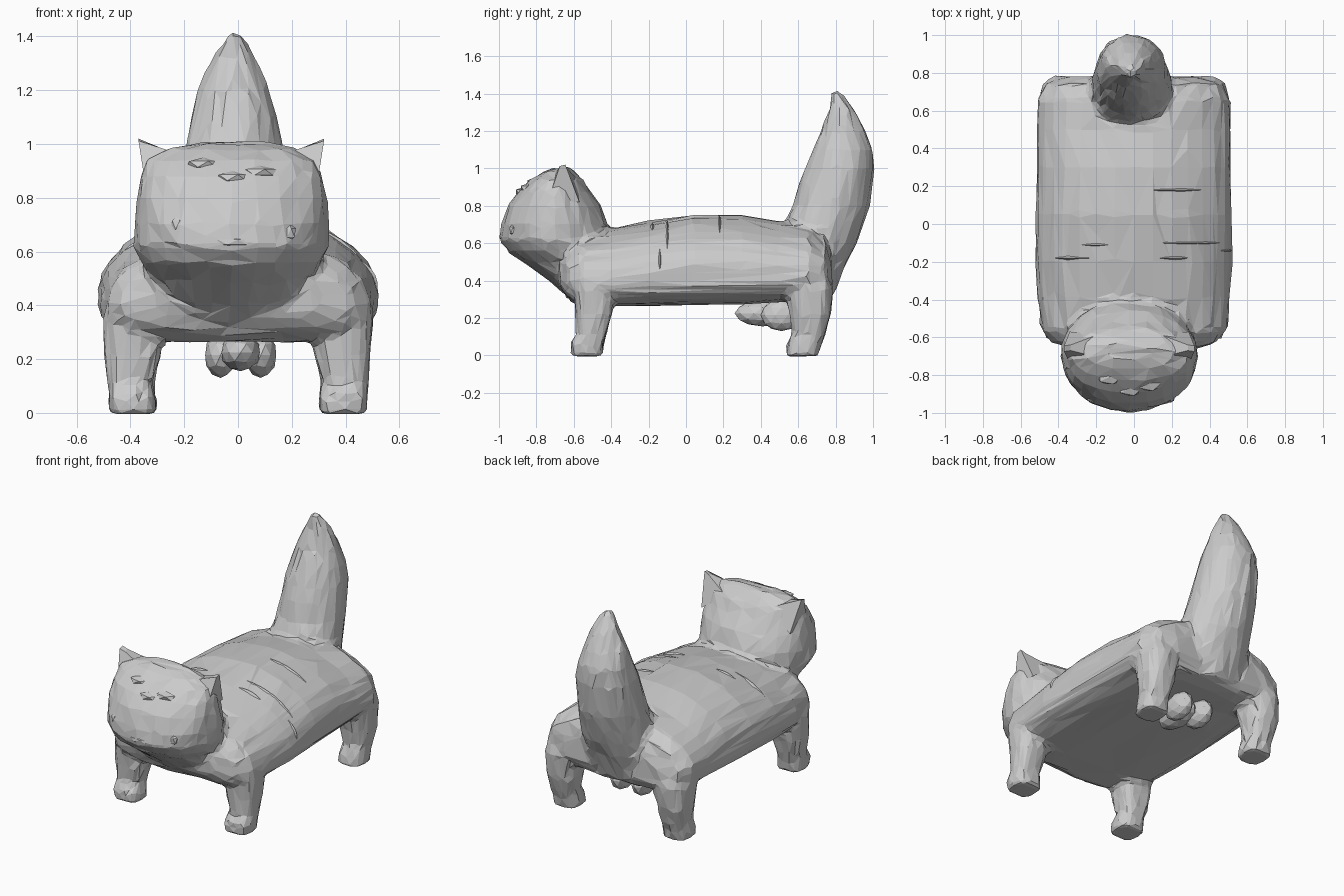
import bpy, bmesh, math, random
from mathutils import Vector

if "Cube" in bpy.data.objects:
    bpy.data.objects.remove(bpy.data.objects["Cube"])

random.seed(4)


def sgn_pow(v, e):
    return math.copysign(abs(v) ** e, v)


def ring_z(z, x, y, rx, ry, p=2.2, n=24):
    """Horizontal superellipse ring."""
    out = []
    for i in range(n):
        a = 2 * math.pi * i / n
        out.append((x + rx * sgn_pow(math.cos(a), 2 / p), y + ry * sgn_pow(math.sin(a), 2 / p), z))
    return out


def loft(bm, rings):
    """Closed skin through equal-sized rings."""
    rows = [[bm.verts.new(p) for p in r] for r in rings]
    n = len(rows[0])
    faces = [bm.faces.new(rows[0]), bm.faces.new(rows[-1])]
    for a, b in zip(rows, rows[1:]):
        for i in range(n):
            j = (i + 1) % n
            faces.append(bm.faces.new((a[i], a[j], b[j], b[i])))
    bmesh.ops.recalc_face_normals(bm, faces=faces)


def finish(name, bm):
    me = bpy.data.meshes.new(name)
    bmesh.ops.recalc_face_normals(bm, faces=bm.faces[:])
    bm.to_mesh(me)
    bm.free()
    ob = bpy.data.objects.new(name, me)
    bpy.context.collection.objects.link(ob)
    return ob


def fuse(ob, voxel, smooth, ratio, jitter):
    """Blend overlapping volumes into one irregular faceted low-poly skin."""
    m = ob.modifiers.new("blend", 'REMESH')
    m.mode, m.voxel_size = 'VOXEL', voxel
    m = ob.modifiers.new("soften", 'SMOOTH')
    m.factor, m.iterations = 0.5, smooth
    m = ob.modifiers.new("facet", 'DECIMATE')
    m.ratio = ratio
    dg = bpy.context.evaluated_depsgraph_get()
    me = bpy.data.meshes.new_from_object(ob.evaluated_get(dg))
    ob.modifiers.clear()
    ob.data = me
    me.name = ob.name
    for v in me.vertices:
        if v.co.z > 0.03:
            v.co += v.normal * random.uniform(-jitter, jitter)
    for p in me.polygons:
        p.use_smooth = False


# Torso stations: y, half width, underside z, top z
TORSO = [(-0.67, .29, .36, .55), (-0.63, .43, .30, .61), (-0.56, .49, .265, .66),
         (-0.40, .51, .262, .68), (-0.2, .52, .265, .72), (0.05, .52, .27, .755),
         (0.3, .515, .275, .75), (0.5, .51, .285, .715), (0.66, .51, .29, .70),
         (0.74, .47, .30, .65), (0.78, .34, .36, .56)]


def torso_point(y, a, grow=0.0):
    k = 0
    while k < len(TORSO) - 2 and TORSO[k + 1][0] < y:
        k += 1
    s, t = TORSO[k], TORSO[k + 1]
    f = (y - s[0]) / (t[0] - s[0])
    w, lo, hi = (s[i] + (t[i] - s[i]) * f for i in (1, 2, 3))
    mid = lo + (hi - lo) * 0.36
    c, sn = math.cos(a), math.sin(a)
    if sn >= 0:
        return ((w + grow) * c, y, mid + (hi - mid + grow) * sn)
    return (w * sgn_pow(c, 0.6), y, mid + (mid - lo) * sgn_pow(sn, 0.6))


cat = bmesh.new()
# Torso
loft(cat, [[torso_point(s[0], 2 * math.pi * i / 32) for i in range(32)] for s in TORSO])

# Head and throat: z, front y, back y, half width
HEAD = [(.28, -.60, -.35, .25), (.40, -.73, -.35, .25), (.50, -.87, -.37, .29),
        (.56, -.955, -.38, .335), (.62, -.995, -.40, .36), (.70, -.985, -.415, .365),
        (.80, -.95, -.46, .355), (.88, -.895, -.51, .34), (.94, -.83, -.55, .315),
        (.98, -.77, -.59, .24), (1.005, -.71, -.63, .13)]
loft(cat, [ring_z(z, -.025, (f + b) / 2, w, (b - f) / 2, 2.08) for z, f, b, w in HEAD])

# Upright tail: z, front y, back y, half width
TAIL = [(.32, .60, .785, .20), (.50, .54, .86, .22), (.60, .50, .91, .22),
        (.70, .52, .945, .21), (.80, .57, .98, .20), (1.0, .635, 1.005, .182),
        (1.1, .68, 1.0, .16), (1.2, .725, .96, .132), (1.32, .765, .895, .08),
        (1.415, .78, .83, .025)]
loft(cat, [ring_z(z, -.015, (f + b) / 2, w, (b - f) / 2, 2.0) for z, f, b, w in TAIL])

# Legs with paws: z, x, y, rx, ry
FRONT = [(.47, .35, -.49, .10, .09), (.36, .385, -.49, .118, .11), (.22, .392, -.495, .105, .10),
         (.11, .40, -.505, .082, .08), (.06, .395, -.53, .09, .09), (-.005, .39, -.53, .09, .09)]
HIND = [(.47, .35, .64, .10, .11), (.36, .385, .655, .118, .13), (.22, .39, .665, .103, .11),
        (.11, .395, .655, .082, .088), (.06, .39, .63, .09, .09), (-.005, .39, .622, .09, .088)]
for s in (-1, 1):
    for leg in (FRONT, HIND):
        loft(cat, [ring_z(z, s * x, y, rx, ry, 2.6, 16) for z, x, y, rx, ry in leg])
body = finish("cat_body", cat)
fuse(body, 0.02, 4, 0.07, 0.006)

# Ears
for s, side in ((-1, "left"), (1, "right")):
    bm = bmesh.new()
    base = [(.15, -.71, .95), (.315, -.74, .82), (.315, -.57, .82), (.15, -.58, .94)]
    top = [(.31, -.67, 1.0), (.345, -.675, 1.012), (.345, -.645, 1.02), (.31, -.64, 1.005)]
    v, tips = ([bm.verts.new((s * x - .025, y, z)) for x, y, z in r] for r in (base, top))
    bm.faces.new(v)
    bm.faces.new(tips)
    for i in range(4):
        j = (i + 1) % 4
        bm.faces.new((v[i], v[j], tips[j], tips[i]))
    finish(side + "_ear", bm)


def blob(bm, loc, size, sub=1):
    r = bmesh.ops.create_icosphere(bm, subdivisions=sub, radius=1)
    for v in r["verts"]:
        v.co = Vector([v.co[i] * size[i] + loc[i] for i in range(3)])


# Rounded lobes under the rear belly
bm = bmesh.new()
blob(bm, (.01, .41, .225), (.075, .15, .07), 2)
for x in (-.065, .085):
    blob(bm, (x, .51, .215), (.06, .11, .085), 2)
finish("belly_lobes", bm)

# Face: eyes, nose and brow tufts
for x, y, z, name in ((-.225, -.925, .70, "left_eye"), (.19, -.925, .67, "right_eye")):
    bm = bmesh.new()
    blob(bm, (x, y, z), (.028, .022, .035))
    finish(name, bm)
bm = bmesh.new()
blob(bm, (-.02, -.98, .635), (.075, .02, .02))
finish("nose", bm)
bm = bmesh.new()
for x, y, z in ((-.13, -.81, .925), (-.02, -.87, .875), (.08, -.845, .895)):
    blob(bm, (x, y, z), (.07, .045, .025))
finish("brow_tufts", bm)

# Thin fur ridges across the back: y, start and end angle
bm = bmesh.new()
for y, a0, a1 in ((-.18, 110, 155), (-.18, 55, 75), (-.10, 25, 80), (.18, 42, 86),
                  (-.14, 2, 28), (-.11, 105, 125)):
    rows = []
    for i in range(7):
        t = i / 6
        a = math.radians(a0 + (a1 - a0) * t)
        h = math.sin(math.pi * t)
        w = .003 + .013 * h
        rows.append([torso_point(y - w, a, -.015), torso_point(y, a, -.005 + .014 * h),
                     torso_point(y + w, a, -.015)])
    loft(bm, rows)
finish("fur_ridges", bm)
